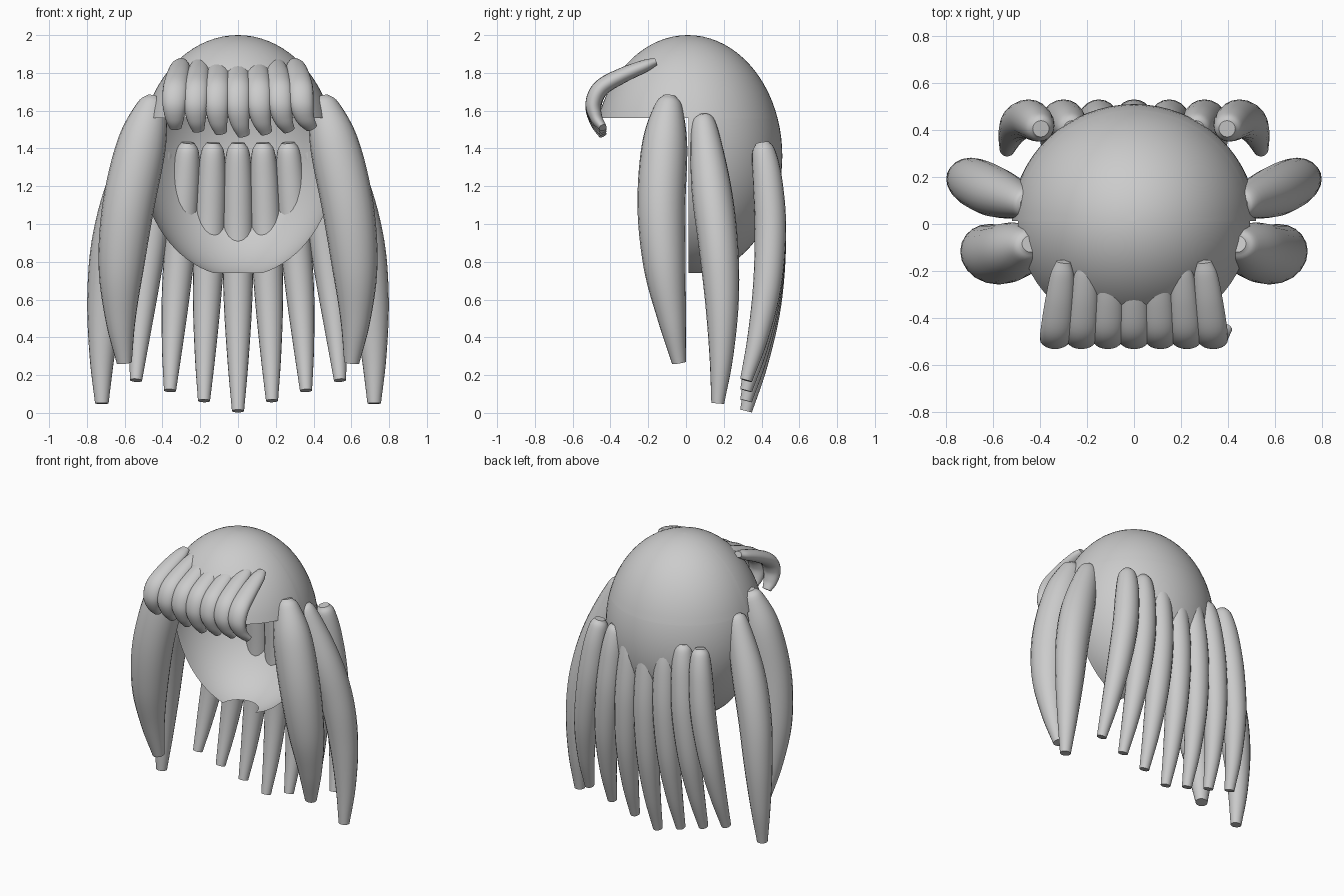
import bpy, bmesh
from mathutils import Vector

if "Cube" in bpy.data.objects:
    bpy.data.objects.remove(bpy.data.objects["Cube"])

SIDES = 20
STEPS = 6


def finish(name, bm):
    mesh = bpy.data.meshes.new(name)
    bm.to_mesh(mesh)
    bm.free()
    ob = bpy.data.objects.new(name, mesh)
    bpy.context.collection.objects.link(ob)
    bpy.ops.object.select_all(action='DESELECT')
    ob.select_set(True)
    bpy.context.view_layer.objects.active = ob
    bpy.ops.object.shade_smooth_by_angle(angle=0.7)
    return ob


def spline(keys):
    """Catmull-Rom samples through (x, y, z, radius) keys."""
    k = [Vector(p) for p in keys]
    k = [2 * k[0] - k[1]] + k + [2 * k[-1] - k[-2]]
    out = []
    for i in range(1, len(k) - 2):
        a, b, c, d = k[i - 1:i + 3]
        for s in range(STEPS):
            t = s / STEPS
            out.append(0.5 * (2 * b + (c - a) * t + (2 * a - 5 * b + 4 * c - d) * t * t
                              + (3 * b - a - 3 * c + d) * t ** 3))
    return out + [k[-2]]


def lock(name, keys, wide=(1, 0, 0), flat=1.0):
    """Tapered hair lock swept along a path, capped at both ends."""
    from math import cos, sin, tau
    pts = spline(keys)
    bm = bmesh.new()
    rings = []
    for i, p in enumerate(pts):
        tan = (pts[min(i + 1, len(pts) - 1)] - pts[max(i - 1, 0)]).to_3d().normalized()
        side = Vector(wide)
        side = (side - tan * side.dot(tan)).normalized()
        up = tan.cross(side)
        rings.append([bm.verts.new(p.to_3d() + p.w * (side * cos(tau * j / SIDES)
                      + up * flat * sin(tau * j / SIDES))) for j in range(SIDES)])
    for a, b in zip(rings, rings[1:]):
        for j in range(SIDES):
            n = (j + 1) % SIDES
            bm.faces.new((a[j], a[n], b[n], b[j]))
    bm.faces.new(rings[0][::-1])
    bm.faces.new(rings[-1])
    bmesh.ops.recalc_face_normals(bm, faces=bm.faces)
    return finish(name, bm)


# Scalp cap: ellipsoid with the face opening and neck opening cut away
bm = bmesh.new()
bmesh.ops.create_uvsphere(bm, u_segments=64, v_segments=40, radius=1)
for v in bm.verts:
    v.co = Vector((v.co.x * 0.52, v.co.y * 0.5 + 0.01, v.co.z * 0.64 + 1.36))
for co, no in (((0, 0, 1.56), (0, 0, 1)), ((0, 0.012, 0), (0, 1, 0)), ((0, 0, 0.74), (0, 0, 1))):
    bmesh.ops.bisect_plane(bm, geom=bm.verts[:] + bm.edges[:] + bm.faces[:],
                           plane_co=co, plane_no=no, dist=1e-5)
gone = []
for f in bm.faces:
    c = f.calc_center_median()
    if c.z < 0.74 or (c.y < 0.012 and c.z < 1.56):
        gone.append(f)
bmesh.ops.delete(bm, geom=gone, context='FACES')
finish("scalp_cap", bm)

# Back locks, fanning outwards and getting shorter to the sides
for i in range(-3, 4):
    end = 0.01 + 0.054 * abs(i)

    def z(t):
        return 1.43 + (end - 1.43) * t

    lock(f"back_lock_{i + 4}", [
        (0.132 * i, 0.405, 1.43, 0.035),
        (0.134 * i, 0.412, z(0.04), 0.062),
        (0.140 * i, 0.432, z(0.16), 0.078),
        (0.150 * i, 0.447, z(0.36), 0.083),
        (0.164 * i, 0.430, z(0.60), 0.075),
        (0.174 * i, 0.380, z(0.82), 0.055),
        (0.180 * i, 0.318, end, 0.032)])

# Side locks, two on each side
for s, tag in ((-1, "left"), (1, "right")):
    lock(f"front_side_lock_{tag}", [
        (s * 0.440, -0.085, 1.675, 0.035),
        (s * 0.455, -0.092, 1.62, 0.075),
        (s * 0.510, -0.113, 1.42, 0.120),
        (s * 0.580, -0.130, 1.10, 0.127),
        (s * 0.618, -0.113, 0.78, 0.112),
        (s * 0.622, -0.075, 0.50, 0.075),
        (s * 0.602, -0.037, 0.265, 0.037)], wide=(0, 1, 0), flat=1.08)
    lock(f"rear_side_lock_{tag}", [
        (s * 0.450, 0.085, 1.57, 0.035),
        (s * 0.475, 0.095, 1.51, 0.070),
        (s * 0.585, 0.133, 1.20, 0.105),
        (s * 0.665, 0.170, 0.90, 0.105),
        (s * 0.704, 0.190, 0.60, 0.090),
        (s * 0.720, 0.187, 0.30, 0.063),
        (s * 0.721, 0.168, 0.05, 0.034)], wide=(0, 1, 0), flat=1.05)

# Fringe: seven short locks curling down, tips swept slightly to one side
for i in range(-3, 4):
    drop = -0.045 + 0.013 * abs(i)
    lock(f"fringe_lock_{i + 4}", [
        (0.100 * i, -0.160, 1.860, 0.030),
        (0.102 * i, -0.220, 1.836, 0.050),
        (0.106 * i, -0.340, 1.785, 0.062),
        (0.110 * i, -0.450, 1.720, 0.067),
        (0.112 * i, -0.490, 1.640 + drop * 0.3, 0.064),
        (0.115 * i + 0.010, -0.475, 1.565 + drop * 0.6, 0.050),
        (0.120 * i + 0.030, -0.440, 1.515 + drop, 0.032)], flat=0.66)
